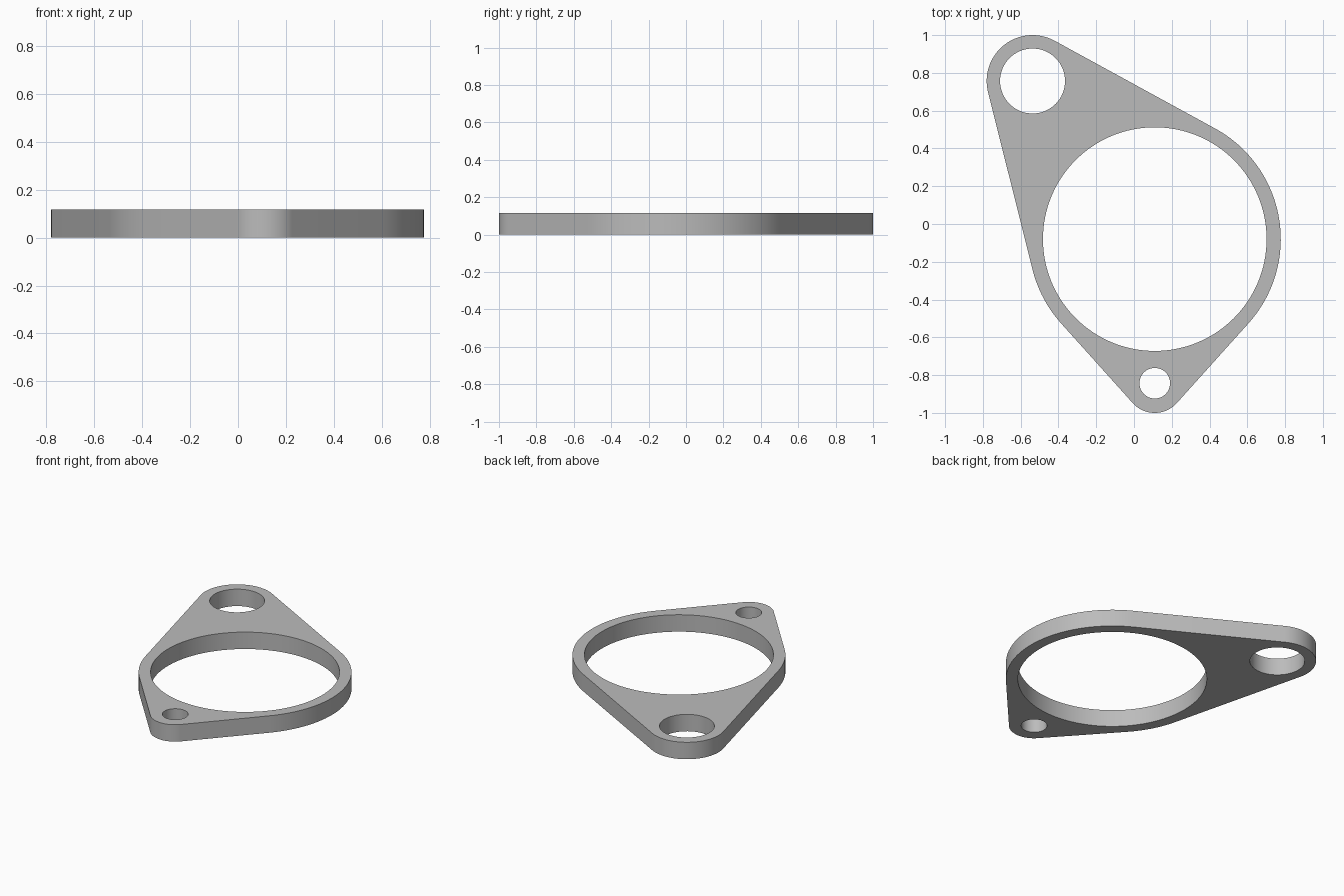
import bpy, bmesh, math
from mathutils import Vector

if "Cube" in bpy.data.objects:
    bpy.data.objects.remove(bpy.data.objects["Cube"], do_unlink=True)

THICK = 0.117
# Each ring: centre, outer radius, hole radius
body = (Vector((0.11, -0.08)), 0.667, 0.592)
large_lug = (Vector((-0.537, 0.757)), 0.243, 0.172)
small_lug = (Vector((0.11, -0.843)), 0.157, 0.081)


def arc(centre, radius, start, end, steps):
    angles = [start + (end - start) * i / steps for i in range(steps + 1)]
    return [centre + radius * Vector((math.cos(a), math.sin(a))) for a in angles]


def tangents(lug):
    """Angles of the two outer tangent lines shared by the body and a lug."""
    d = lug[0] - body[0]
    middle = math.atan2(d.y, d.x)
    spread = math.acos((body[1] - lug[1]) / d.length)
    return middle - spread, middle + spread


# Outline: arcs joined by straight tangents
l0, l1 = tangents(large_lug)
s0, s1 = tangents(small_lug)
turn = 2 * math.pi
outline = (arc(*body[:2], s1, l0, 40)
           + arc(*large_lug[:2], l0, l1, 40)
           + arc(*body[:2], l1, s0 + turn, 16)
           + arc(*small_lug[:2], s0, s1, 32))
holes = [arc(c, r, 0, turn, n)[:-1]
         for (c, _, r), n in ((body, 128), (large_lug, 64), (small_lug, 48))]

# Plate: fill the outline around the holes, then extrude upward
bm = bmesh.new()
edges = []
for loop in [outline] + holes:
    verts = [bm.verts.new((p.x, p.y, 0)) for p in loop]
    edges += [bm.edges.new((a, b)) for a, b in zip(verts, verts[1:] + verts[:1])]
bmesh.ops.triangle_fill(bm, use_beauty=True, edges=edges, normal=(0, 0, 1))
top = bmesh.ops.extrude_face_region(bm, geom=bm.faces[:], use_keep_orig=True)
bmesh.ops.translate(bm, vec=(0, 0, THICK),
                    verts=[g for g in top["geom"] if isinstance(g, bmesh.types.BMVert)])
bmesh.ops.recalc_face_normals(bm, faces=bm.faces[:])
mesh = bpy.data.meshes.new("flange_plate")
bm.to_mesh(mesh)
bm.free()

# Plain grey finish
grey = bpy.data.materials.new("plain grey")
grey.use_nodes = True
colour = (0.5, 0.5, 0.5, 1)
grey.diffuse_color = colour
grey.node_tree.nodes["Principled BSDF"].inputs["Base Color"].default_value = colour
mesh.materials.append(grey)

plate = bpy.data.objects.new("flange_plate", mesh)
bpy.context.collection.objects.link(plate)
bpy.ops.object.select_all(action='DESELECT')
plate.select_set(True)
bpy.context.view_layer.objects.active = plate
bpy.ops.object.shade_smooth_by_angle(angle=math.radians(30))
